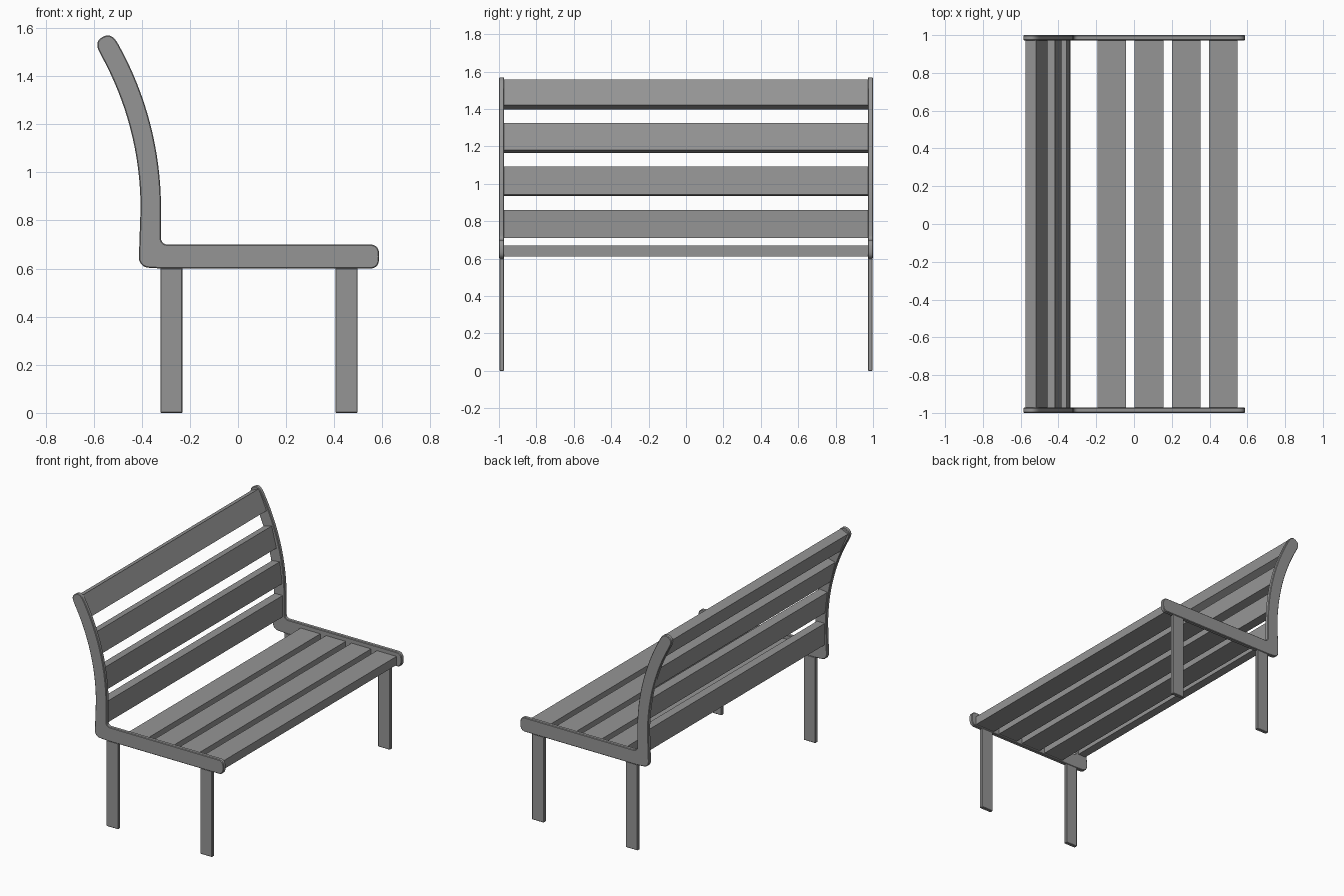
import bpy, bmesh
from math import sin, cos, pi, radians, copysign
from mathutils import Vector

cube = bpy.data.objects.get("Cube")
if cube:
    bpy.data.objects.remove(cube)

grey = bpy.data.materials.new("bench_grey")
grey.use_nodes = True
grey.diffuse_color = (0.3, 0.3, 0.3, 1)
grey.node_tree.nodes["Principled BSDF"].inputs["Base Color"].default_value = grey.diffuse_color


def prism(name, outline, y0, y1, bevel=0.0):
    """Extrude an x-z outline along y."""
    bm = bmesh.new()
    face = bm.faces.new([bm.verts.new((x, y0, z)) for x, z in outline])
    new = bmesh.ops.extrude_face_region(bm, geom=[face])["geom"]
    moved = [v for v in new if isinstance(v, bmesh.types.BMVert)]
    bmesh.ops.translate(bm, verts=moved, vec=(0, y1 - y0, 0))
    bmesh.ops.recalc_face_normals(bm, faces=bm.faces)
    mesh = bpy.data.meshes.new(name)
    bm.to_mesh(mesh)
    bm.free()
    mesh.materials.append(grey)
    ob = bpy.data.objects.new(name, mesh)
    bpy.context.collection.objects.link(ob)
    if bevel:
        mod = ob.modifiers.new("edge", "BEVEL")
        mod.width, mod.segments = bevel, 1
        mod.limit_method, mod.angle_limit = "ANGLE", radians(60)
    return ob


def box(name, cx, cz, w, h, y0, y1, lean=0.0, bevel=0.0):
    """Plank along y, leaning backwards by an angle in degrees."""
    a = radians(lean)
    across, up = Vector((cos(a), sin(a))), Vector((-sin(a), cos(a)))
    corners = [Vector((cx, cz)) + across * (w / 2 * i) + up * (h / 2 * j)
               for i, j in ((-1, -1), (1, -1), (1, 1), (-1, 1))]
    return prism(name, corners, y0, y1, bevel)


def cap(centre, side, out, steps=14):
    """Squarish rounded end running from +side to -side, bulging along out."""
    pts = []
    for i in range(steps + 1):
        t = pi * i / steps
        c, s = cos(t), sin(t)
        pts.append(centre + side * copysign(abs(c) ** 0.75, c) + out * abs(s) ** 0.75)
    return pts


def arc(cx, cz, r, a0, a1, steps):
    return [Vector((cx + r * cos(radians(a0 + (a1 - a0) * i / steps)),
                    cz + r * sin(radians(a0 + (a1 - a0) * i / steps))))
            for i in range(steps + 1)]


# Side frame outline: seat rail, then curved back post
sweep, big, post = 29, 1.4, 0.085
centre_x, centre_z = -0.32 - big, 0.85
front_edge = arc(centre_x, centre_z, big, 0, sweep, 16)
back_edge = arc(centre_x, centre_z, big - post, sweep, 0, 16)
top_mid = (front_edge[-1] + back_edge[0]) / 2
outline = cap(Vector((0.545, 0.65)), Vector((0, -0.05)), Vector((0.042, 0)))
outline += arc(-0.295, 0.725, 0.025, 270, 180, 5)
outline += front_edge
tangent = Vector((-sin(radians(sweep)), cos(radians(sweep))))
outline += cap(top_mid, front_edge[-1] - top_mid, tangent * 0.062)[1:-1]
outline += back_edge
outline += arc(-0.37, 0.645, 0.042, 180, 260, 6) + [Vector((-0.32, 0.6))]

for side, label in ((1, "left"), (-1, "right")):
    frame = prism("side_frame_" + label, outline, side * 0.972, side, 0.004)
    bpy.ops.object.select_all(action="DESELECT")
    frame.select_set(True)
    bpy.context.view_layer.objects.active = frame
    bpy.ops.object.shade_smooth_by_angle(angle=radians(30))
    for x, place in ((-0.277, "back"), (0.451, "front")):
        box(f"{place}_leg_{label}", x, 0.301, 0.092, 0.602,
            side * 0.972, side * 0.997, bevel=0.003)

# Seat slats
for i in range(4):
    box(f"seat_slat_{i + 1}", -0.118 + 0.197 * i, 0.64, 0.152, 0.06, -0.974, 0.974)

# Back slats, leaning more towards the top
for i, (x, z, lean) in enumerate(((-0.365, 0.785, 0), (-0.377, 1.013, 7),
                                  (-0.43, 1.245, 14), (-0.517, 1.478, 24))):
    box(f"back_slat_{i + 1}", x, z, 0.06, 0.15, -0.974, 0.974, lean)
